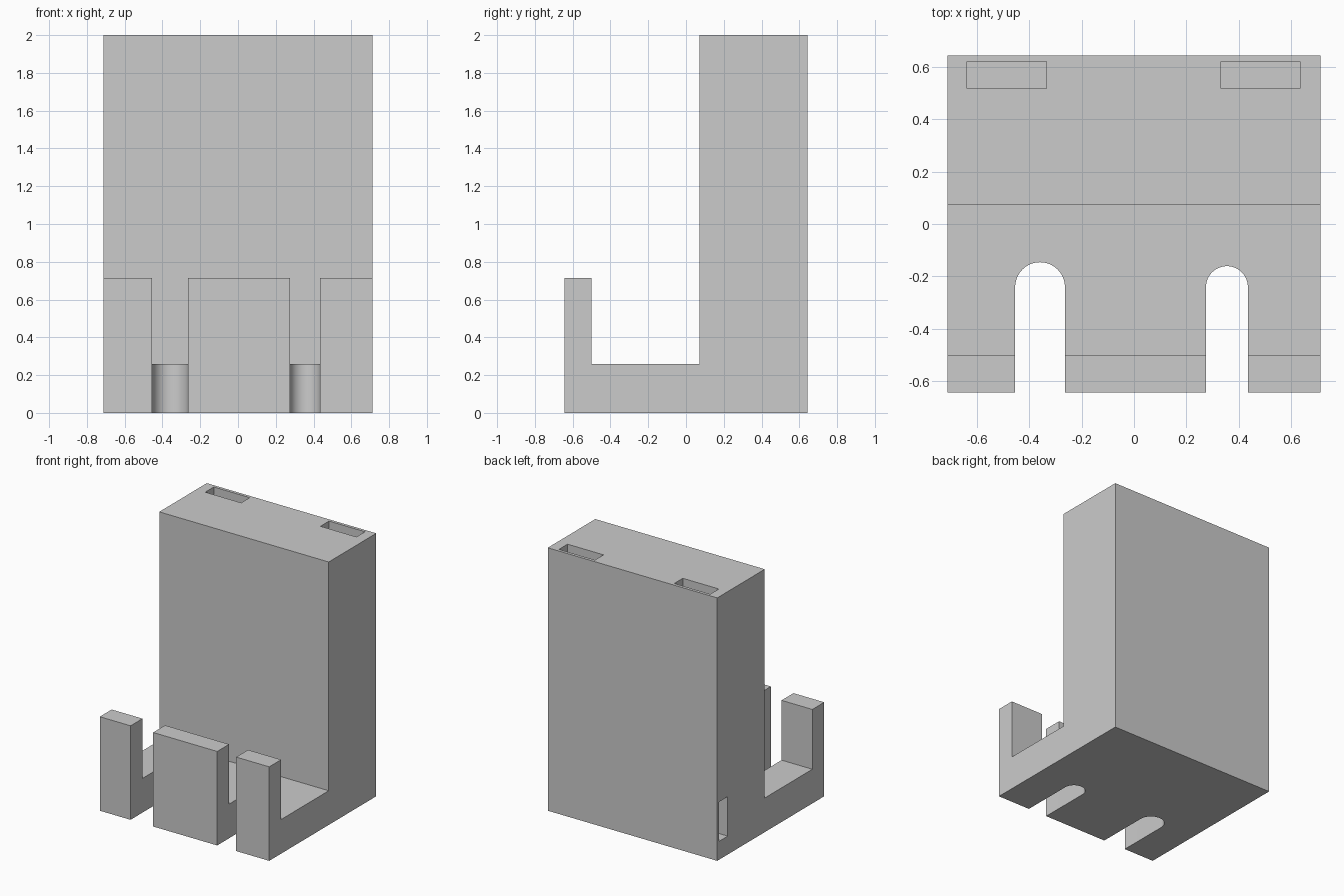
import bpy, bmesh, math
from mathutils import Vector

if "Cube" in bpy.data.objects:
    bpy.data.objects.remove(bpy.data.objects["Cube"])

HALF_X = 0.713


def prism(name, points, depth):
    """Extrude a closed outline of 3D points along a vector."""
    bm = bmesh.new()
    face = bm.faces.new([bm.verts.new(p) for p in points])
    out = bmesh.ops.extrude_face_region(bm, geom=[face])
    moved = [v for v in out["geom"] if isinstance(v, bmesh.types.BMVert)]
    bmesh.ops.translate(bm, vec=Vector(depth), verts=moved)
    bmesh.ops.recalc_face_normals(bm, faces=bm.faces)
    mesh = bpy.data.meshes.new(name)
    bm.to_mesh(mesh)
    bm.free()
    obj = bpy.data.objects.new(name, mesh)
    bpy.context.collection.objects.link(obj)
    return obj


def cut(target, cutter):
    """Subtract a cutter and remove it."""
    cutter.hide_render = True
    mod = target.modifiers.new("cut", 'BOOLEAN')
    mod.operation = 'DIFFERENCE'
    mod.solver = 'EXACT'
    mod.object = cutter
    bpy.context.view_layer.objects.active = target
    bpy.ops.object.modifier_apply(modifier=mod.name)
    bpy.data.objects.remove(cutter)


# Holder body: side profile with tall back block, shelf and front lip
profile = [(-0.643, 0), (0.643, 0), (0.643, 2), (0.072, 2),
           (0.072, 0.26), (-0.5, 0.26), (-0.5, 0.715), (-0.643, 0.715)]
body = prism("holder_body", [(-HALF_X, y, z) for y, z in profile],
             (2 * HALF_X, 0, 0))

# Round-ended slots through the shelf and lip
for cx, r in ((-0.359, 0.095), (0.355, 0.08)):
    arc = [(cx + r * math.cos(math.pi * i / 32),
            -0.241 + r * math.sin(math.pi * i / 32), -0.1) for i in range(33)]
    outline = [(cx - r, -0.9, -0.1), (cx + r, -0.9, -0.1)] + arc
    cut(body, prism("slot_cutter", outline, (0, 0, 1.2)))

# Inner duct: two openings on top, joined low down to one on the left side
duct = [(-0.9, 0.14), (0.635, 0.14), (0.635, 2.2), (0.332, 2.2),
        (0.332, 0.44), (-0.335, 0.44), (-0.335, 2.2), (-0.638, 2.2),
        (-0.638, 0.44), (-0.9, 0.44)]
cut(body, prism("duct_cutter", [(x, 0.517, z) for x, z in duct], (0, 0.103, 0)))

# Smooth slot ends, crisp corners
bpy.ops.object.select_all(action='DESELECT')
body.select_set(True)
bpy.context.view_layer.objects.active = body
bpy.ops.object.shade_smooth_by_angle(angle=math.radians(30))
